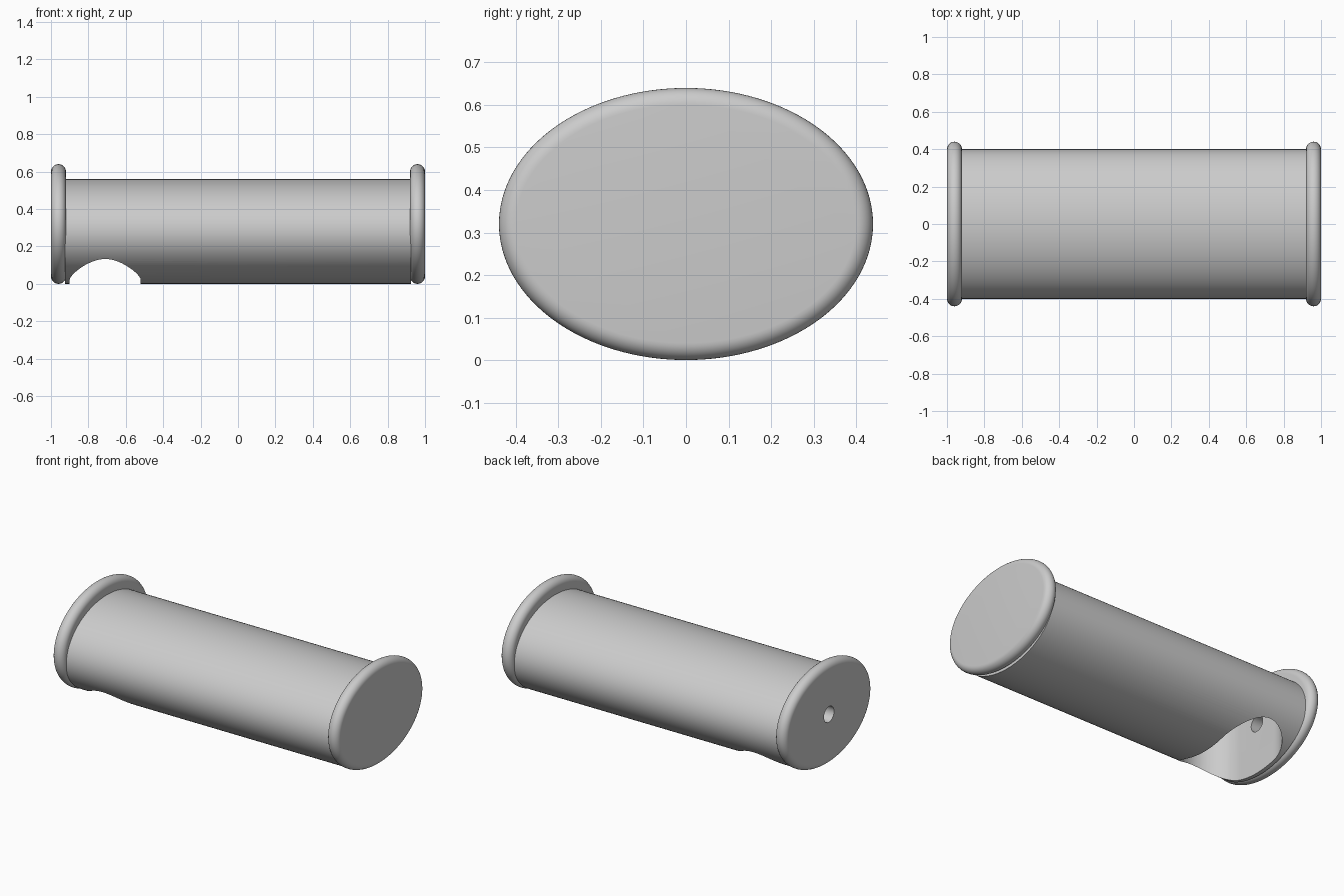
import bpy, bmesh
from math import pi, sin, cos

cube = bpy.data.objects.get("Cube")
if cube:
    bpy.data.objects.remove(cube, do_unlink=True)

grey = bpy.data.materials.new("plain_grey")
grey.use_nodes = True
colour = (0.6, 0.6, 0.6, 1)
grey.diffuse_color = colour
grey.node_tree.nodes["Principled BSDF"].inputs["Base Color"].default_value = colour


def loft(name, rings):
    """Closed solid skinned through rings of points, capped at both ends."""
    bm = bmesh.new()
    loops = [[bm.verts.new(p) for p in ring] for ring in rings]
    n = len(loops[0])
    for a, b in zip(loops, loops[1:]):
        for i in range(n):
            j = (i + 1) % n
            bm.faces.new((a[i], a[j], b[j], b[i]))
    bm.faces.new(loops[0])
    bm.faces.new(loops[-1])
    bmesh.ops.recalc_face_normals(bm, faces=bm.faces)
    mesh = bpy.data.meshes.new(name)
    bm.to_mesh(mesh)
    bm.free()
    mesh.materials.append(grey)
    obj = bpy.data.objects.new(name, mesh)
    bpy.context.collection.objects.link(obj)
    return obj


def oval(x, z, ry, rz, n=128):
    """Ellipse across the long axis."""
    return [(x, ry * cos(2 * pi * i / n), z + rz * sin(2 * pi * i / n))
            for i in range(n)]


def slot(z, x, r, half, n=64):
    """Horizontal slot outline with rounded ends, long in y."""
    pts = []
    for side in (1, -1):
        for i in range(n // 2 + 1):
            t = pi * i / (n // 2)
            pts.append((x + side * r * cos(t), side * (half + r * sin(t)), z))
    return pts


def activate(obj):
    bpy.ops.object.select_all(action='DESELECT')
    obj.select_set(True)
    bpy.context.view_layer.objects.active = obj


def cut(obj, cutter):
    mod = obj.modifiers.new("cut", 'BOOLEAN')
    mod.operation = 'DIFFERENCE'
    mod.solver = 'EXACT'
    mod.object = cutter
    activate(obj)
    bpy.ops.object.modifier_apply(modifier=mod.name)


RY, RZ, EDGE = 0.40, 0.28, 0.04

# Oval barrel
barrel = loft("barrel", [oval(x, 0.28, RY, RZ) for x in (-0.925, 0.925)])

# Round-edged end flanges
flanges = []
for name, side in (("right_flange", -1), ("left_flange", 1)):
    rings = []
    for k in range(17):
        t = pi * k / 16
        grow = EDGE * sin(t)
        rings.append(oval(side * 0.96 - EDGE * cos(t), 0.32, RY + grow, RZ + grow))
    flanges.append(loft(name, rings))

# Underside pocket and the small bore leading into it
pocket = loft("pocket_cutter", [slot(z, -0.71, 0.19, 0.15) for z in (-0.1, 0.42)])
bore = loft("bore_cutter", [oval(x, 0.32, 0.05, 0.05, 48) for x in (-1.1, -0.75)])
cut(barrel, pocket)
cut(barrel, bore)
cut(flanges[0], bore)
for cutter in (pocket, bore):
    bpy.data.objects.remove(cutter, do_unlink=True)

for obj in [barrel] + flanges:
    activate(obj)
    bpy.ops.object.shade_smooth_by_angle(angle=pi / 6)
